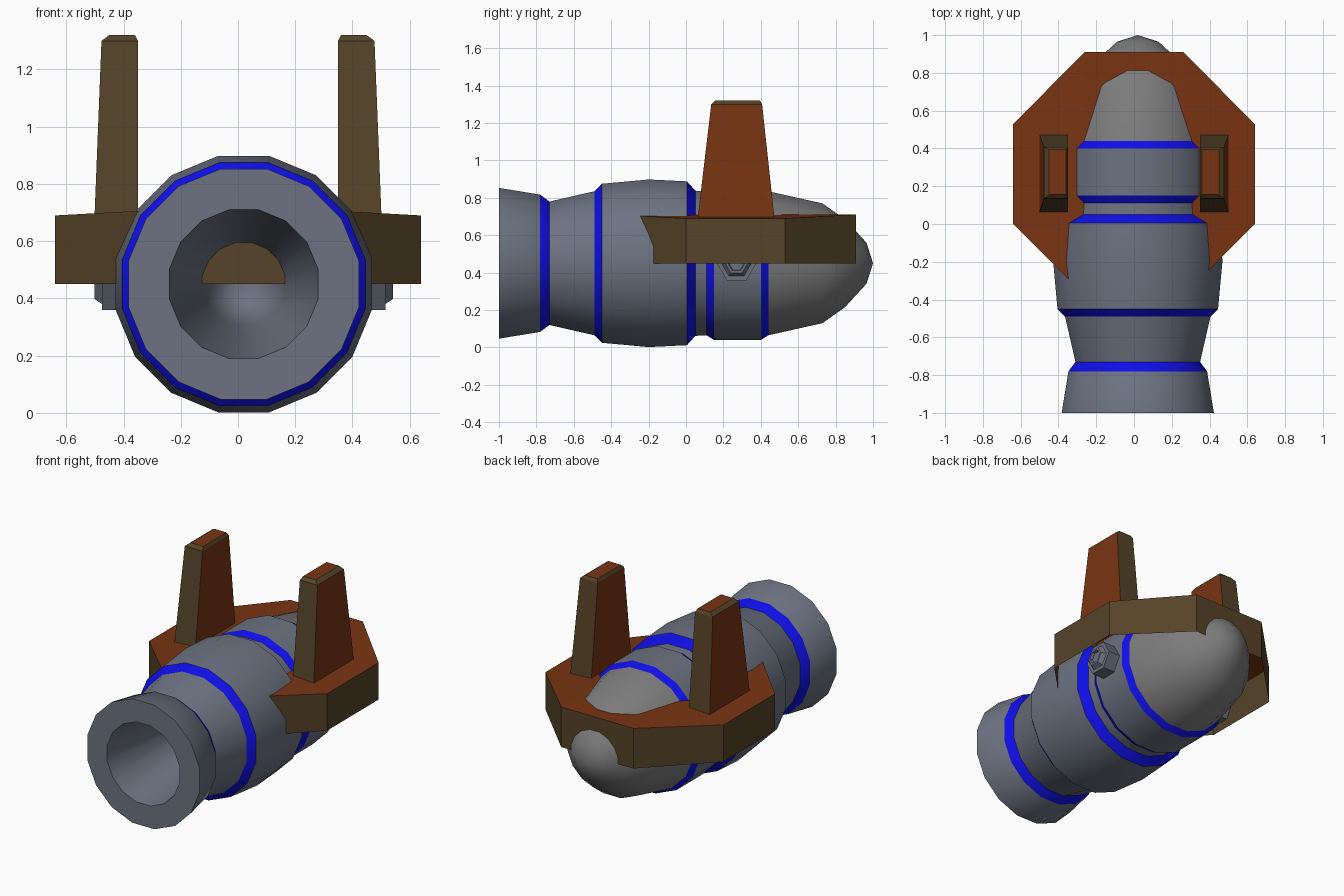
import bpy, bmesh, math
from mathutils import Vector

if "Cube" in bpy.data.objects:
    bpy.data.objects.remove(bpy.data.objects["Cube"])


def material(name, rgb):
    m = bpy.data.materials.new(name)
    m.diffuse_color = (*rgb, 1)
    m.use_nodes = True
    m.node_tree.nodes["Principled BSDF"].inputs["Base Color"].default_value = m.diffuse_color
    return m


SLATE = material("slate_grey", (0.15, 0.17, 0.22))
GREY = material("neutral_grey", (0.20, 0.20, 0.20))
BLUE = material("bright_blue", (0.005, 0.005, 0.87))
RUST = material("rust_brown", (0.19, 0.035, 0.006))
OLIVE = material("olive_brown", (0.09, 0.057, 0.021))
CX, CZ = 0.02, 0.45          # axis of the barrel


def finish(name, bm, mats, smooth=False, recalc=True):
    if recalc:
        bmesh.ops.recalc_face_normals(bm, faces=bm.faces)
    me = bpy.data.meshes.new(name)
    bm.to_mesh(me)
    bm.free()
    for m in mats:
        me.materials.append(m)
    ob = bpy.data.objects.new(name, me)
    bpy.context.collection.objects.link(ob)
    if smooth:
        bpy.ops.object.select_all(action='DESELECT')
        ob.select_set(True)
        bpy.context.view_layer.objects.active = ob
        bpy.ops.object.shade_smooth_by_angle(angle=math.radians(30))
    return ob


def bridge(bm, a, b, mat=0):
    for i in range(len(a)):
        j = (i + 1) % len(a)
        bm.faces.new((a[i], a[j], b[j], b[i])).material_index = mat


def lathe(name, profile, mats, n=16):
    """Spin (y, radius to the flats, material) around the barrel axis."""
    bm = bmesh.new()
    prev = None
    for y, r, mat in profile:
        r = max(r, 0.0005) / math.cos(math.pi / n)
        angs = [(k + 0.5) * 2 * math.pi / n for k in range(n)]
        ring = [bm.verts.new((CX + r * math.cos(a), y, CZ + r * math.sin(a)))
                for a in angs]
        if prev:
            bridge(bm, prev, ring, mat)
        prev = ring
    bmesh.ops.remove_doubles(bm, verts=bm.verts, dist=0.002)
    return finish(name, bm, mats, True)


# Barrel: tapered bore, flat muzzle, stepped outside with blue bands
lathe("barrel", [
    (0.40, 0.0, 0), (-0.38, 0.145, 0), (-1.0, 0.26, 0), (-1.0, 0.403, 0),
    (-0.78, 0.367, 0), (-0.73, 0.33, 1), (-0.49, 0.385, 0), (-0.45, 0.425, 1),
    (-0.2, 0.448, 0), (0.005, 0.438, 0), (0.05, 0.388, 1), (0.11, 0.385, 0),
    (0.15, 0.41, 1), (0.40, 0.41, 0), (0.44, 0.385, 1)], [SLATE, BLUE])

# Rounded rear end
lathe("rear_dome", [(0.44, 0.385, 0), (0.73, 0.32, 0), (0.85, 0.235, 0),
                    (0.965, 0.11, 0), (1.0, 0.0, 0)], [GREY])

# Octagonal deck, a shell open underneath, its top falling slightly sideways
bm = bmesh.new()
half = [(0.26, 0.91), (0.64, 0.53), (0.64, 0.0), (0.26, -0.38)]
outline = half + [(-x, y) for x, y in reversed(half)]
top = [bm.verts.new((x, y, 0.725 - 0.055 * abs(x))) for x, y in outline]
low = [bm.verts.new((x, y, 0.45)) for x, y in outline]
bridge(bm, low, top, 1)
bm.faces.new((top[0], top[1], top[2], top[3]))
bm.faces.new((top[3], top[4], top[7], top[0]))
bm.faces.new((top[4], top[5], top[6], top[7]))
bmesh.ops.recalc_face_normals(bm, faces=bm.faces)
if sum(f.normal.z for f in bm.faces) < 0:
    bmesh.ops.reverse_faces(bm, faces=bm.faces)
finish("deck", bm, [RUST, OLIVE], recalc=False)

for side, s in (("left", -1), ("right", 1)):
    # Upright posts: tapered, with a small bevelled top
    bm = bmesh.new()
    prev = None
    for z, x0, x1, y0, y1 in ((0.67, 0.35, 0.502, 0.06, 0.475),
                              (1.30, 0.35, 0.477, 0.135, 0.407),
                              (1.32, 0.36, 0.45, 0.155, 0.395)):
        ring = [bm.verts.new((s * x, y, z)) for x, y in
                ((x0, y0), (x1, y0), (x1, y1), (x0, y1))]
        if prev:
            bridge(bm, prev, ring)
        prev = ring
    bm.faces.new(prev)
    bmesh.ops.recalc_face_normals(bm, faces=bm.faces)
    for f in bm.faces:
        c = f.calc_center_median()
        plain = abs(f.normal.y) > 0.4 or (c.z > 1.3 and abs(f.normal.z) < 0.95)
        f.material_index = 1 if plain else 0
    finish(side + "_post", bm, [RUST, OLIVE])

    # Hexagonal pivot bolts under the deck
    bm = bmesh.new()
    prev = None
    for d, r in ((0.38, 0.105), (0.495, 0.105), (0.495, 0.08), (0.522, 0.06),
                 (0.522, 0.045), (0.505, 0.04)):
        ring = [bm.verts.new((CX + s * d, 0.27 + r * math.cos(k * math.pi / 3),
                              CZ + r * math.sin(k * math.pi / 3)))
                for k in range(6)]
        if prev:
            bridge(bm, prev, ring)
        prev = ring
    bm.faces.new(prev)
    finish(side + "_bolt", bm, [SLATE])
